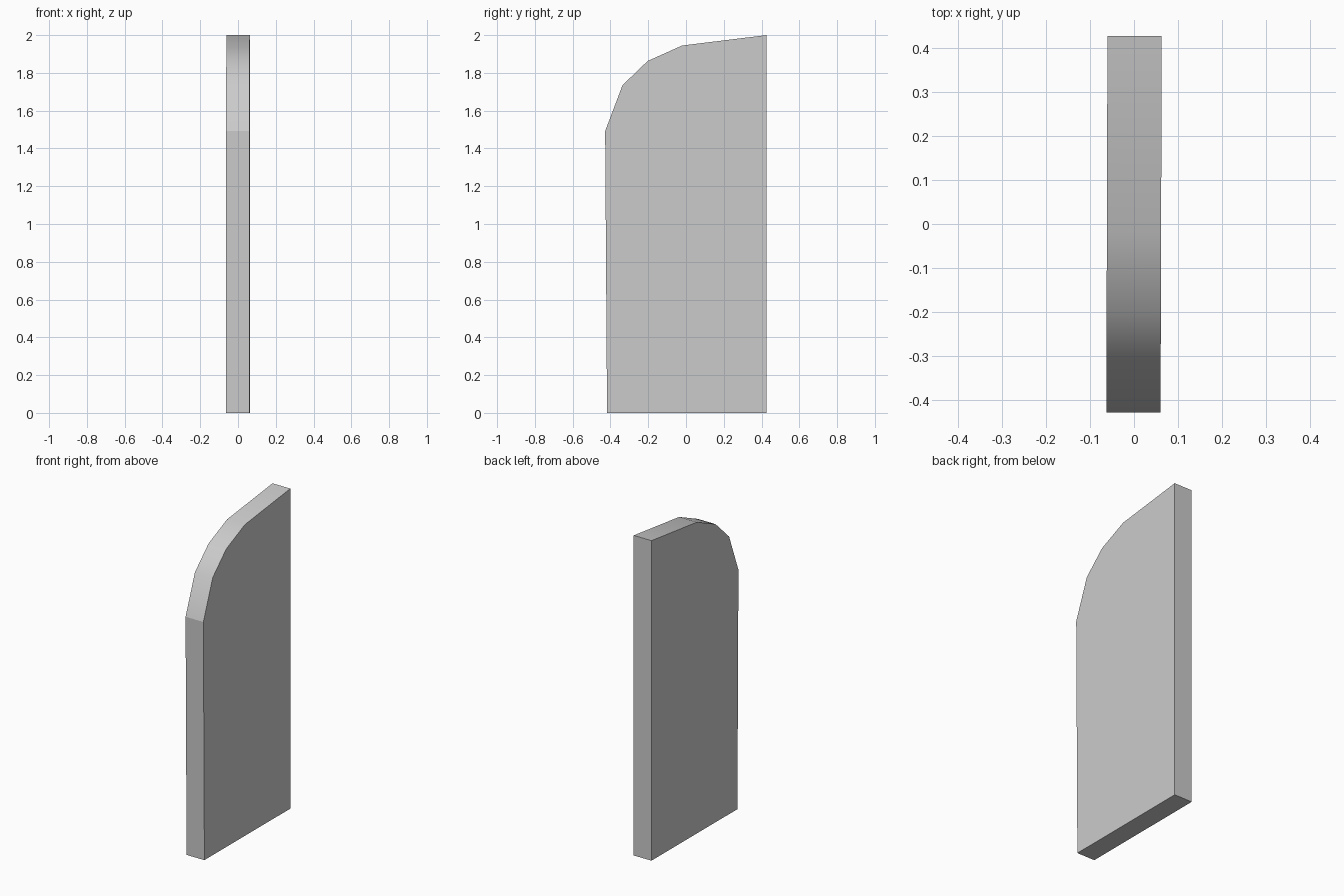
import bpy, bmesh

if "Cube" in bpy.data.objects:
    bpy.data.objects.remove(bpy.data.objects["Cube"])

# Side outline (y, z); the last five points form the rounded shoulder
profile = [(-0.418, 0), (0.427, 0), (0.427, 2.0), (-0.02, 1.945),
           (-0.203, 1.863), (-0.336, 1.735), (-0.428, 1.492)]
half = 0.0615
n = len(profile)

bm = bmesh.new()


def side(x):
    # slight skew of the slab towards the back
    return [bm.verts.new((x + 0.003 * y, y, z)) for y, z in profile]


left, right = side(-half), side(half)

# Two flat sides
bm.faces.new(left)
bm.faces.new(right[::-1])

# Rim strip, smooth over the curved shoulder only
for i in range(n):
    j = (i + 1) % n
    face = bm.faces.new((left[i], right[i], right[j], left[j]))
    face.smooth = 2 <= i <= 5

bmesh.ops.recalc_face_normals(bm, faces=bm.faces)

# Keep every edge crisp except those inside the shoulder
for e in bm.edges:
    e.smooth = all(f.smooth for f in e.link_faces)

mesh = bpy.data.meshes.new("rounded_panel")
bm.to_mesh(mesh)
bm.free()
panel = bpy.data.objects.new("rounded_panel", mesh)
bpy.context.collection.objects.link(panel)
